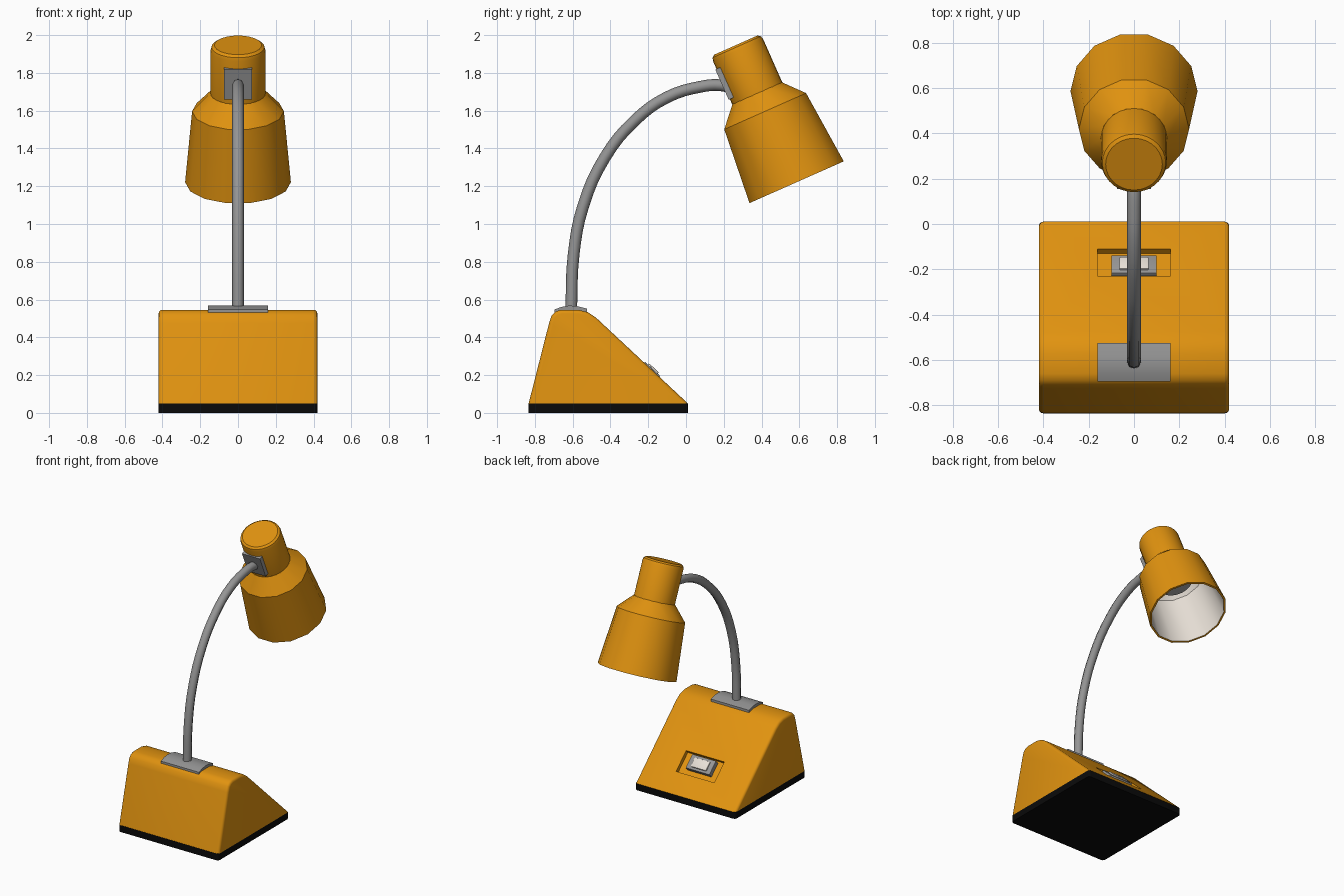
import bpy, bmesh, math
from mathutils import Vector, Matrix

if "Cube" in bpy.data.objects:
    bpy.data.objects.remove(bpy.data.objects["Cube"])


def material(name, rgb):
    m = bpy.data.materials.new(name)
    m.diffuse_color = (*rgb, 1)
    m.use_nodes = True
    m.node_tree.nodes["Principled BSDF"].inputs["Base Color"].default_value = m.diffuse_color
    return m


ORANGE = material("orange", (0.75, 0.29, 0.005))
GREY = material("grey", (0.30, 0.30, 0.30))
CREAM = material("cream", (0.82, 0.76, 0.69))
BLACK = material("black", (0.003, 0.003, 0.003))


def finish(bm, name, mats, matrix=Matrix(), angle=35):
    bmesh.ops.recalc_face_normals(bm, faces=bm.faces)
    me = bpy.data.meshes.new(name)
    bm.to_mesh(me)
    bm.free()
    for m in mats:
        me.materials.append(m)
    ob = bpy.data.objects.new(name, me)
    bpy.context.collection.objects.link(ob)
    ob.matrix_world = matrix
    smooth(ob, angle)
    return ob


def smooth(ob, angle=35):
    for p in ob.data.polygons:
        p.use_smooth = True
    ob.data.set_sharp_from_angle(angle=math.radians(angle))


def extrude_x(name, profile, half, mat, bevel=0, bevel_rule=None):
    """Extrude a (y, z) profile along x, rounding the chosen edges."""
    bm = bmesh.new()
    rings = [[bm.verts.new((x, y, z)) for y, z in profile] for x in (-half, half)]
    for r in rings:
        bm.faces.new(r)
    n = len(profile)
    for i in range(n):
        j = (i + 1) % n
        bm.faces.new((rings[0][i], rings[0][j], rings[1][j], rings[1][i]))
    bmesh.ops.recalc_face_normals(bm, faces=bm.faces)
    if bevel:
        edges = [e for e in bm.edges if bevel_rule(e.verts[0].co, e.verts[1].co)]
        bmesh.ops.bevel(bm, geom=edges, offset=bevel, segments=3, profile=0.5,
                        affect='EDGES', clamp_overlap=True)
    return finish(bm, name, [mat])


def box(name, lo, hi, mat, matrix=Matrix(), bevel=0):
    bm = bmesh.new()
    lo, hi = Vector(lo), Vector(hi)
    bmesh.ops.create_cube(bm, size=1)
    for v in bm.verts:
        v.co = Vector([(lo[k] + hi[k]) / 2 + v.co[k] * (hi[k] - lo[k]) for k in range(3)])
    if bevel:
        bmesh.ops.bevel(bm, geom=bm.edges[:], offset=bevel, segments=2, profile=0.5, affect='EDGES')
    return finish(bm, name, [mat], matrix)


def lathe(name, profile, sides, mats, matrix, inner_from=None):
    """Spin (radius, z) points about z; segments from inner_from use slot 1."""
    bm = bmesh.new()
    rings = [[bm.verts.new((r * math.cos(a), r * math.sin(a), z))
              for a in (2 * math.pi * k / sides for k in range(sides))] for r, z in profile]
    for i in range(len(rings) - 1):
        for k in range(sides):
            l = (k + 1) % sides
            f = bm.faces.new((rings[i][k], rings[i][l], rings[i + 1][l], rings[i + 1][k]))
            if inner_from is not None and i >= inner_from:
                f.material_index = 1
    bm.faces.new(rings[0])
    end = bm.faces.new(rings[-1])
    if inner_from is not None:
        end.material_index = 1
    return finish(bm, name, mats, matrix)


# Black foot slab with rounded corners
extrude_x("foot_slab", [(-0.835, 0), (-0.835, 0.05), (0.01, 0.05), (0.01, 0)], 0.42, BLACK,
          0.02, lambda a, b: abs(a.z - b.z) > 0.04)

# Wedge base, rounded along its side outlines
base = extrude_x("base", [(-0.833, 0.05), (-0.725, 0.475), (-0.712, 0.515), (-0.69, 0.537),
                          (-0.66, 0.546), (-0.57, 0.546), (-0.52, 0.533), (-0.475, 0.503),
                          (0.01, 0.05)], 0.42, ORANGE, 0.02,
                 lambda a, b: abs(a.x - b.x) < 0.01 and max(a.z, b.z) > 0.06)

# Frame of the sloping face: local y runs down the slope, z points out
down = Vector((0, 0.485, -0.453)).normalized()
out = Vector((0, -down.z, down.y))
slope = Matrix((Vector((1, 0, 0)), down, out)).transposed().to_4x4()
slope.translation = (0, -0.17, 0.05 + 0.18 * 0.453 / 0.485)

# Switch recess
cutter = box("recess_cutter", (-0.16, -0.082, -0.03), (0.16, 0.082, 0.1), ORANGE, slope)
cutter.hide_render = True
mod = base.modifiers.new("recess", 'BOOLEAN')
mod.object = cutter
mod.operation = 'DIFFERENCE'
mod.solver = 'EXACT'
bpy.context.view_layer.objects.active = base
bpy.ops.object.modifier_apply(modifier=mod.name)
bpy.data.objects.remove(cutter)
smooth(base)

# Switch frame and button
box("switch_frame", (-0.1, -0.07, -0.035), (0.1, 0.04, 0.006), GREY, slope, 0.004)
box("switch_button", (-0.065, -0.05, 0), (0.065, 0.022, 0.015), CREAM, slope, 0.006)

# Curved plate on top of the base
extrude_x("neck_plate", [(-0.695, 0.53), (-0.695, 0.548), (-0.66, 0.561), (-0.62, 0.568),
                         (-0.58, 0.566), (-0.525, 0.552), (-0.525, 0.53)], 0.16, GREY)

# Bent neck tube
cu = bpy.data.curves.new("neck", 'CURVE')
cu.dimensions = '3D'
cu.bevel_depth = 0.031
cu.bevel_resolution = 2
cu.resolution_u = 4
cu.use_fill_caps = True
path = [(-0.608, 0.54), (-0.595, 0.838), (-0.545, 1.093), (-0.429, 1.353), (-0.275, 1.544),
        (-0.10, 1.671), (0.079, 1.727), (0.18, 1.735), (0.26, 1.715)]
sp = cu.splines.new('BEZIER')
sp.bezier_points.add(len(path) - 1)
for p, (y, z) in zip(sp.bezier_points, path):
    p.co = (0, y, z)
    p.handle_left_type = p.handle_right_type = 'AUTO'
cu.materials.append(GREY)
bpy.context.collection.objects.link(bpy.data.objects.new("neck_tube", cu))

# Lamp head: origin where cap meets shade, tilted about x
head = Matrix.Translation((0, 0.377, 1.692)) @ Matrix.Rotation(math.radians(23.9), 4, 'X')
lathe("head_cap", [(0.145, -0.02), (0.145, 0.25), (0.14, 0.268), (0.125, 0.279)],
      28, [ORANGE], head)
lathe("shade", [(0.147, 0.0), (0.243, -0.104), (0.28, -0.515), (0.266, -0.515),
                (0.23, -0.11), (0.137, -0.012)], 14, [ORANGE, CREAM], head, 3)
lathe("bulb_socket", [(0.13, -0.01), (0.13, -0.17)], 24, [GREY], head)
box("head_plate", (-0.075, -0.152, 0.03), (0.075, -0.10, 0.205), GREY, head)
